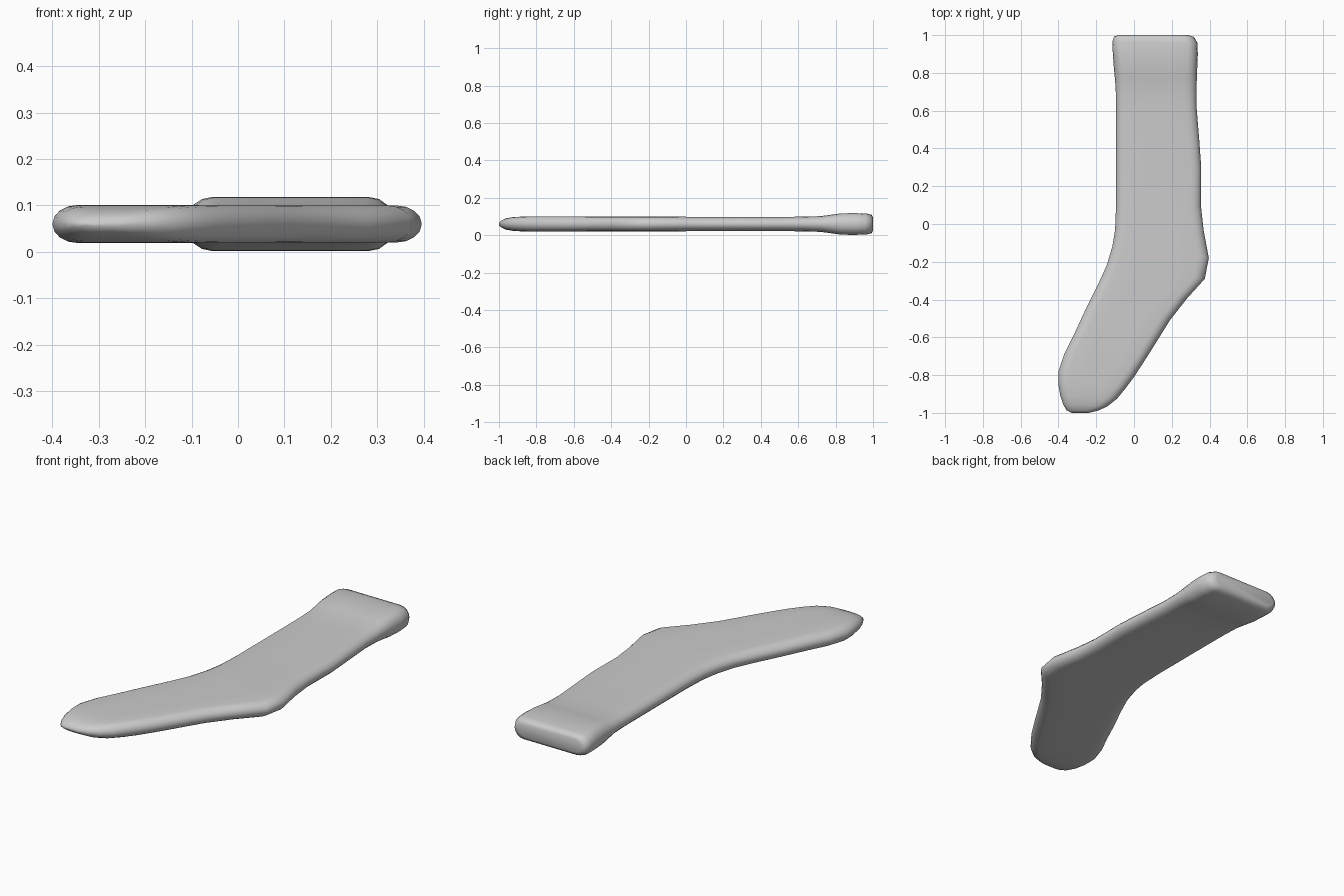
import bpy, bmesh, math
from mathutils import Vector

if "Cube" in bpy.data.objects:
    bpy.data.objects.remove(bpy.data.objects["Cube"])

# Stations from cuff to toe: left x, left y, right x, right y, half thickness
STATIONS = [
    (-0.085, 1.0, 0.29, 1.0, 0.035),
    (-0.105, 0.992, 0.318, 0.99, 0.050),
    (-0.115, 0.965, 0.335, 0.96, 0.056),
    (-0.112, 0.90, 0.338, 0.90, 0.058),
    (-0.107, 0.83, 0.335, 0.83, 0.057),
    (-0.102, 0.78, 0.333, 0.78, 0.050),
    (-0.097, 0.72, 0.331, 0.72, 0.042),
    (-0.095, 0.62, 0.331, 0.62, 0.039),
    (-0.095, 0.45, 0.345, 0.45, 0.038),
    (-0.095, 0.28, 0.356, 0.30, 0.038),
    (-0.095, 0.10, 0.354, 0.10, 0.038),
    (-0.100, -0.03, 0.368, -0.03, 0.039),
    (-0.115, -0.12, 0.396, -0.18, 0.040),
    (-0.145, -0.22, 0.375, -0.29, 0.040),
    (-0.195, -0.33, 0.28, -0.395, 0.040),
    (-0.26, -0.46, 0.19, -0.51, 0.040),
    (-0.32, -0.59, 0.115, -0.63, 0.041),
    (-0.37, -0.69, 0.065, -0.71, 0.041),
    (-0.40, -0.78, 0.0, -0.81, 0.041),
    (-0.40, -0.85, -0.045, -0.87, 0.040),
    (-0.39, -0.91, -0.09, -0.925, 0.037),
    (-0.375, -0.955, -0.14, -0.965, 0.030),
    (-0.358, -0.985, -0.19, -0.988, 0.019),
    (-0.33, -1.0, -0.24, -1.0, 0.006),
]
MID_Z = 0.06
END_STEPS = 8
FLAT_STEPS = 4


def section(station):
    """Flattened tube outline with rounded side edges."""
    lx, ly, rx, ry, half = station
    left, right = Vector((lx, ly, MID_Z)), Vector((rx, ry, MID_Z))
    width = (right - left).length
    side = (right - left) / width
    inset = min(0.055, width * 0.4)
    right_half = []
    for k in range(END_STEPS + 1):
        a = math.pi / 2 - math.pi * k / END_STEPS
        right_half.append((width / 2 - inset + inset * math.cos(a), half * math.sin(a)))
    core = width / 2 - inset
    bottom = [(core - 2 * core * k / FLAT_STEPS, -half) for k in range(1, FLAT_STEPS)]
    left_half = [(-u, -v) for u, v in right_half]
    top = [(-u, -v) for u, v in bottom]
    mid = (left + right) / 2
    return [mid + side * u + Vector((0, 0, v)) for u, v in right_half + bottom + left_half + top]


# Sock body: skin the stations and close both ends
bm = bmesh.new()
rings = [[bm.verts.new(p) for p in section(s)] for s in STATIONS]
count = len(rings[0])
for a, b in zip(rings, rings[1:]):
    for i in range(count):
        j = (i + 1) % count
        bm.faces.new((a[i], a[j], b[j], b[i]))
bm.faces.new(rings[0])
bm.faces.new(rings[-1])
bmesh.ops.recalc_face_normals(bm, faces=bm.faces)

mesh = bpy.data.meshes.new("sock")
bm.to_mesh(mesh)
bm.free()
sock = bpy.data.objects.new("sock", mesh)
bpy.context.collection.objects.link(sock)
bpy.context.view_layer.objects.active = sock
sock.select_set(True)
bpy.ops.object.shade_smooth_by_angle(angle=math.radians(60))
